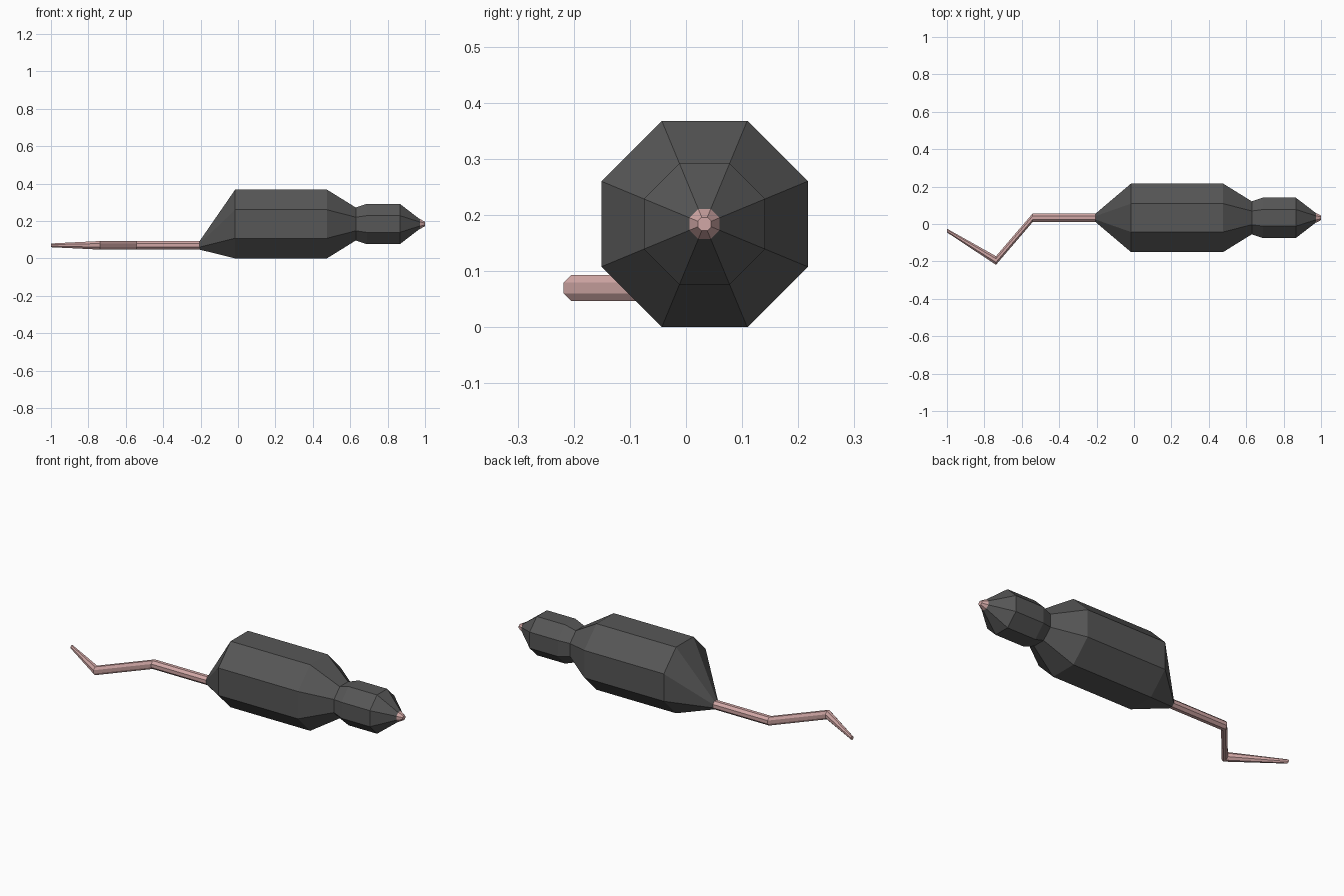
import bpy, bmesh, math

if "Cube" in bpy.data.objects:
    bpy.data.objects.remove(bpy.data.objects["Cube"])

SIDES = 8
MID_Y, MID_Z, TAIL_Z = 0.033, 0.184, 0.07


def material(name, rgb):
    m = bpy.data.materials.new(name)
    m.diffuse_color = (*rgb, 1)
    m.use_nodes = True
    m.node_tree.nodes["Principled BSDF"].inputs["Base Color"].default_value = m.diffuse_color
    return m


def loft(name, rings, mat, cap_start=False, cap_end=False):
    """Skin flat-topped octagons along x; each ring is (x, y, z, half height)."""
    bm = bmesh.new()
    loops = []
    for x, y, z, half in rings:
        r = half / math.cos(math.pi / SIDES)
        angles = [(i + 0.5) * math.tau / SIDES for i in range(SIDES)]
        loops.append([bm.verts.new((x, y + r * math.cos(a), z + r * math.sin(a)))
                      for a in angles])
    for a, b in zip(loops, loops[1:]):
        for i in range(SIDES):
            j = (i + 1) % SIDES
            bm.faces.new((a[i], a[j], b[j], b[i]))
    if cap_start:
        bm.faces.new(loops[0][::-1])
    if cap_end:
        bm.faces.new(loops[-1])
    # rings run along +x with counter-clockwise order, so flip to face outward
    bmesh.ops.reverse_faces(bm, faces=[f for f in bm.faces if len(f.verts) == 4])
    mesh = bpy.data.meshes.new(name)
    bm.to_mesh(mesh)
    bm.free()
    mesh.materials.append(mat)
    obj = bpy.data.objects.new(name, mesh)
    bpy.context.collection.objects.link(obj)
    return obj


fur = material("dark grey fur", (0.095, 0.095, 0.095))
skin = material("pink skin", (0.64, 0.39, 0.38))

# Body: low rump swelling to a straight barrel, then narrowing to the neck
loft("body", [(-0.205, MID_Y, TAIL_Z, 0.023), (-0.015, MID_Y, MID_Z, 0.184),
              (0.475, MID_Y, MID_Z, 0.184), (0.63, MID_Y, MID_Z, 0.088)],
     fur, cap_start=True)

# Head: from neck to snout
loft("head", [(0.63, MID_Y, MID_Z, 0.088), (0.69, MID_Y, MID_Z, 0.108),
              (0.865, MID_Y, MID_Z, 0.108), (0.977, MID_Y, MID_Z, 0.022)],
     fur, cap_end=True)

# Nose tip
loft("nose", [(0.972, MID_Y, MID_Z, 0.027), (1.0, MID_Y, MID_Z, 0.012)],
     skin, cap_start=True, cap_end=True)

# Tail: bent zigzag tapering to the tip
loft("tail", [(-1.0, -0.035, TAIL_Z, 0.01), (-0.738, -0.195, TAIL_Z, 0.023),
              (-0.542, MID_Y, TAIL_Z, 0.023), (-0.205, MID_Y, TAIL_Z, 0.023)],
     skin, cap_start=True)
